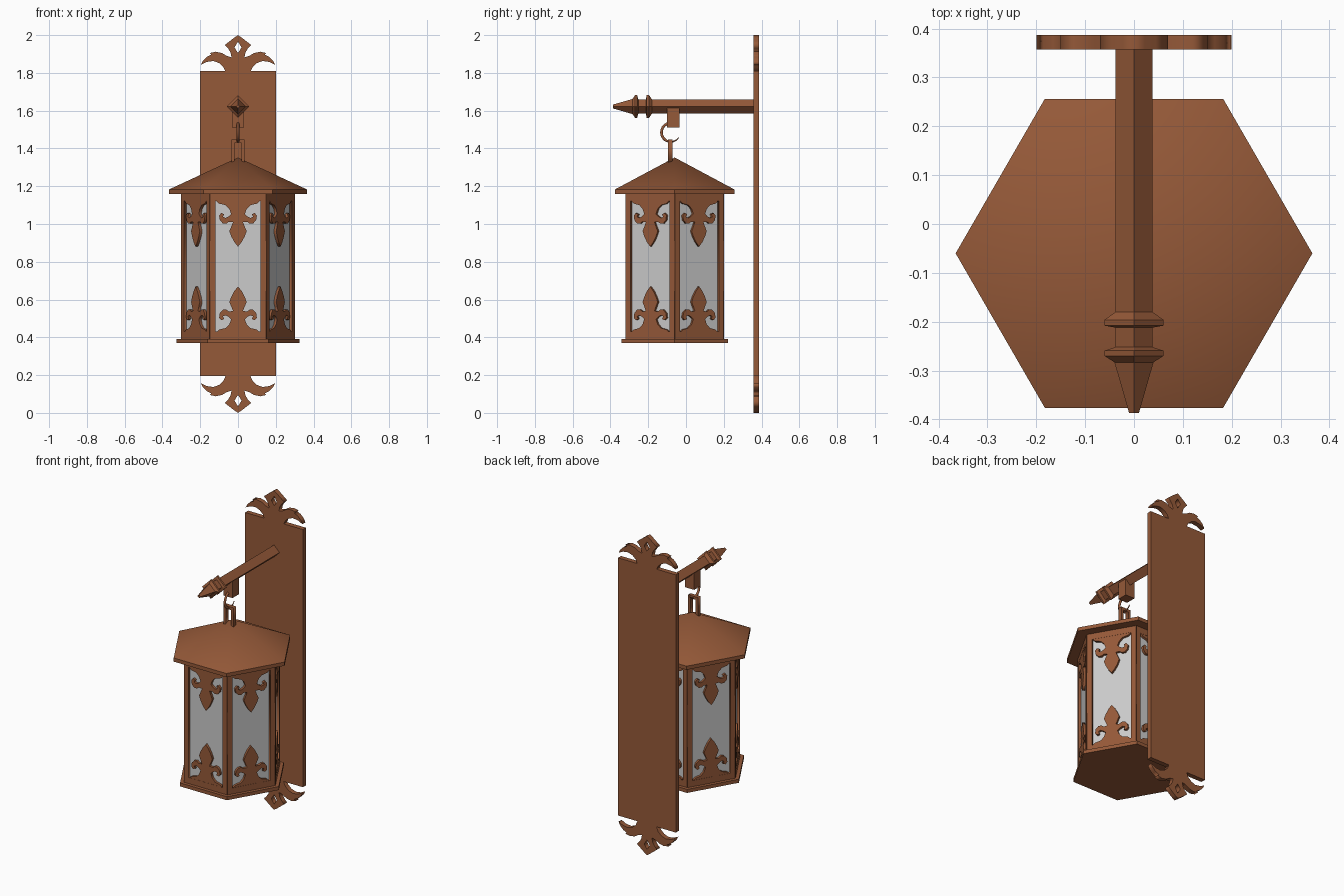
import bpy, bmesh
from math import sin, cos, pi, radians
from mathutils import Matrix, Vector

if "Cube" in bpy.data.objects:
    bpy.data.objects.remove(bpy.data.objects["Cube"])

COPPER = bpy.data.materials.new("copper")
COPPER.diffuse_color = (0.30, 0.10, 0.04, 1)
COPPER.use_nodes = True
COPPER.node_tree.nodes["Principled BSDF"].inputs["Base Color"].default_value = COPPER.diffuse_color
CY = -0.06                       # lantern axis in y
UPRIGHT = Matrix.Rotation(pi / 2, 4, 'X')   # curve plane -> front plane


def add_mesh(name, bm, mat=COPPER):
    bmesh.ops.recalc_face_normals(bm, faces=bm.faces)
    me = bpy.data.meshes.new(name)
    bm.to_mesh(me)
    bm.free()
    ob = bpy.data.objects.new(name, me)
    bpy.context.collection.objects.link(ob)
    if mat:
        me.materials.append(mat)
    return ob


def loft(name, profile, n, matrix, mat=COPPER):
    """n-sided turned solid from (radius, height) pairs."""
    bm = bmesh.new()
    rings = [[bm.verts.new((r * cos(2 * pi * i / n), r * sin(2 * pi * i / n), h))
              for i in range(n)] for r, h in profile]
    for a, b in zip(rings, rings[1:]):
        for i in range(n):
            bm.faces.new((a[i], a[(i + 1) % n], b[(i + 1) % n], b[i]))
    bm.faces.new(rings[0])
    bm.faces.new(rings[-1])
    bmesh.ops.remove_doubles(bm, verts=bm.verts, dist=1e-5)
    bmesh.ops.transform(bm, matrix=matrix, verts=bm.verts)
    return add_mesh(name, bm, mat)


def box(name, lo, hi):
    bm = bmesh.new()
    lo, hi = Vector(lo), Vector(hi)
    size = Matrix.Diagonal((*(hi - lo), 1))
    bmesh.ops.create_cube(bm, size=1, matrix=Matrix.Translation((lo + hi) / 2) @ size)
    return add_mesh(name, bm)


def plate(name, outlines, thick, matrix):
    """Flat cut-out: first outline is the edge, the others are holes."""
    cu = bpy.data.curves.new(name, 'CURVE')
    cu.dimensions, cu.fill_mode, cu.extrude = '2D', 'BOTH', thick / 2
    for pts in outlines:
        sp = cu.splines.new('POLY')
        sp.points.add(len(pts) - 1)
        for p, (x, y) in zip(sp.points, pts):
            p.co = (x, y, 0, 1)
        sp.use_cyclic_u = True
    cu.materials.append(COPPER)
    ob = bpy.data.objects.new(name, cu)
    ob.matrix_world = matrix
    bpy.context.collection.objects.link(ob)
    return ob


def mirrored(half):
    return half + [(-x, y) for x, y in reversed(half) if x > 0]


def rect(x, z0, z1):
    return [(-x, z0), (x, z0), (x, z1), (-x, z1)]


def flip(pts, zsum):
    return [(x, zsum - z) for x, z in pts]


# Wall plate with a fleur finial at each end
box("wall_plate", (-0.2, 0.357, 0.195), (0.2, 0.387, 1.81))
finial = mirrored([(0, 2.0), (0.022, 1.985), (0.045, 1.967), (0.07, 1.947), (0.053, 1.93),
                   (0.04, 1.91), (0.034, 1.882), (0.06, 1.89), (0.085, 1.905),
                   (0.118, 1.912), (0.15, 1.905), (0.14, 1.897), (0.165, 1.885),
                   (0.185, 1.865), (0.197, 1.843), (0.165, 1.858), (0.13, 1.863),
                   (0.1, 1.852), (0.078, 1.832), (0.066, 1.805)])
hole = [(0, 1.965), (0.019, 1.935), (0, 1.905), (-0.019, 1.935)]
wall = Matrix.Translation((0, 0.372, 0)) @ UPRIGHT
plate("top_finial", [finial, hole], 0.03, wall)
plate("bottom_finial", [flip(finial, 2.0), flip(hole, 2.0)], 0.03, wall)

# Four-sided arm with two collars and a spike
loft("arm", [(0.038, -0.36), (0.038, 0.18), (0.06, 0.196), (0.06, 0.208), (0.038, 0.212),
             (0.038, 0.252), (0.06, 0.259), (0.06, 0.27), (0.04, 0.283), (0.01, 0.387)],
     4, Matrix.Translation((0, 0, 1.622)) @ UPRIGHT)
box("hanger_block", (-0.032, -0.1, 1.51), (0.032, -0.035, 1.615))

# Open hook, tapered towards its tip
hook = bpy.data.curves.new("hook", 'CURVE')
hook.dimensions, hook.bevel_depth, hook.bevel_resolution = '3D', 0.008, 1
hook.use_fill_caps = True
sp = hook.splines.new('POLY')
sp.points.add(14)
for i, p in enumerate(sp.points):
    a = radians(100 + 228 * i / 14)
    p.co = (0, -0.08 + 0.05 * cos(a), 1.485 + 0.05 * sin(a), 1)
    p.radius = 1 if i < 9 else 1 - 0.7 * (i - 8) / 6
hook.materials.append(COPPER)
bpy.context.collection.objects.link(bpy.data.objects.new("hook", hook))

# Square loop on the roof
plate("roof_loop", [rect(0.035, 1.32, 1.448), rect(0.018, 1.325, 1.43)], 0.025,
      Matrix.Translation((0, -0.083, 0)) @ UPRIGHT)

# Hexagonal roof, base and glass
axis = Matrix.Translation((0, CY, 0))
roof = loft("roof", [(0.365, 1.16), (0.365, 1.183), (0.0, 1.352)], 6, axis)
loft("base", [(0.325, 0.37), (0.325, 0.392)], 6, axis)
loft("glass", [(0.283, 0.39), (0.283, 1.16)], 6, axis, None)

# Six framed panels, each with a fleur at top and bottom
fleur = mirrored([(0, 0.88), (0.02, 0.905), (0.036, 0.935), (0.046, 0.962), (0.036, 0.985),
                  (0.026, 1.01), (0.048, 1.012), (0.062, 1.002), (0.08, 1.003),
                  (0.096, 1.02), (0.1, 1.045), (0.088, 1.058), (0.073, 1.052),
                  (0.08, 1.038), (0.066, 1.032), (0.05, 1.04), (0.036, 1.053),
                  (0.046, 1.08), (0.066, 1.1), (0.1, 1.108), (0.118, 1.125)])
for i in range(6):
    m = axis @ Matrix.Rotation(i * pi / 3, 4, 'Z') @ Matrix.Translation((0, -0.25, 0)) @ UPRIGHT
    plate(f"panel_frame_{i}", [rect(0.149, 0.39, 1.165), rect(0.119, 0.43, 1.122)], 0.022, m)
    plate(f"upper_fleur_{i}", [fleur], 0.02, m)
    plate(f"lower_fleur_{i}", [flip(fleur, 1.549)], 0.02, m)

# Soft shading over the shallow roof ridges
bpy.context.view_layer.objects.active = roof
roof.select_set(True)
bpy.ops.object.shade_smooth_by_angle(angle=radians(30))
